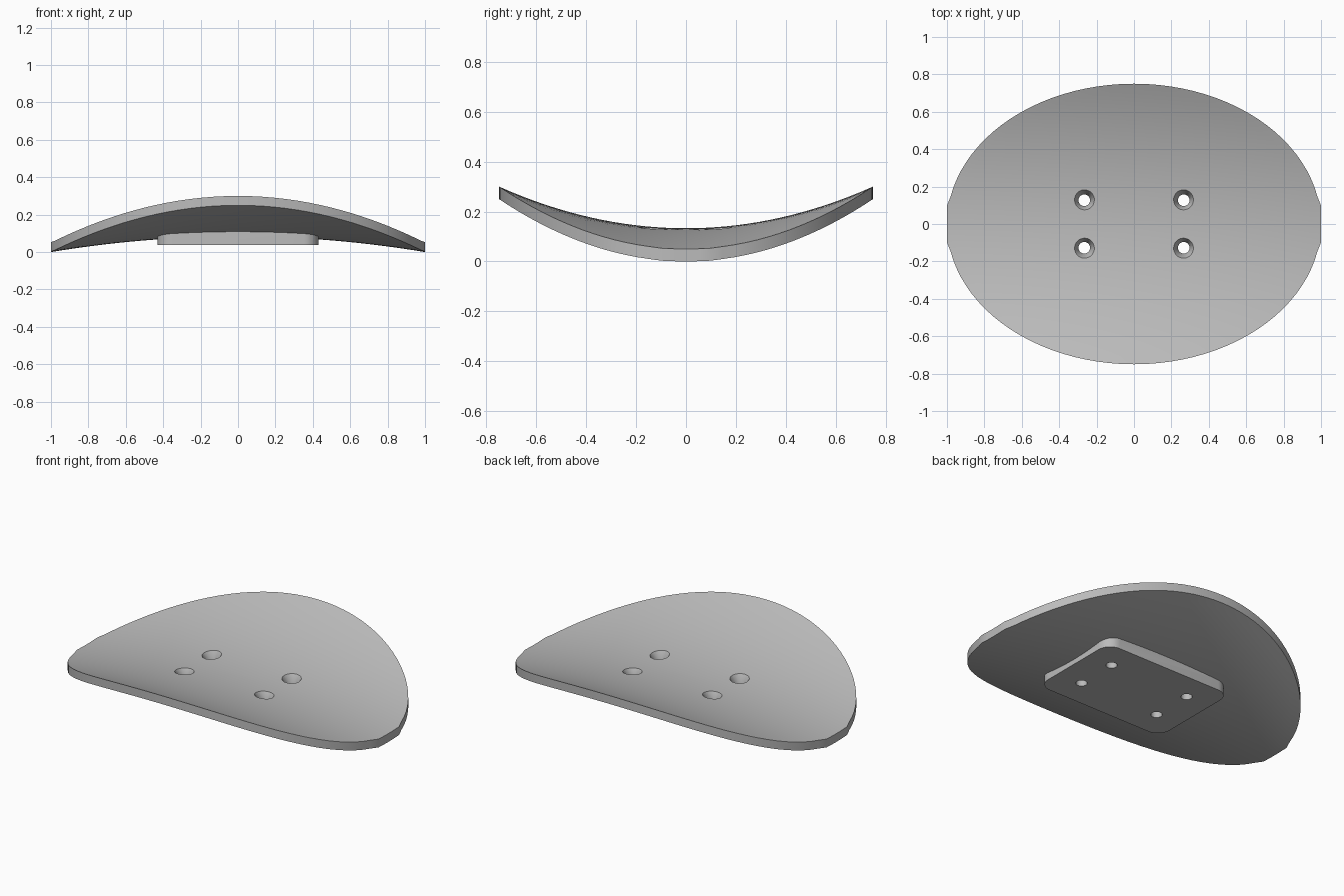
import bpy, bmesh, math

cube = bpy.data.objects.get("Cube")
if cube:
    bpy.data.objects.remove(cube, do_unlink=True)

grey = bpy.data.materials.new("plain grey")
grey.use_nodes = True
colour = (0.5, 0.5, 0.5, 1)
grey.diffuse_color = colour
grey.node_tree.nodes["Principled BSDF"].inputs["Base Color"].default_value = colour

HALF_Y = 0.75
THICK = 0.05


def stack(name, rings):
    """Closed solid lofted through equal-length rings of points, capped at both ends."""
    bm = bmesh.new()
    loops = [[bm.verts.new(p) for p in ring] for ring in rings]
    n = len(loops[0])
    for low, high in zip(loops, loops[1:]):
        for i in range(n):
            j = (i + 1) % n
            bm.faces.new((low[i], low[j], high[j], high[i]))
    bm.faces.new(loops[0][::-1])
    bm.faces.new(loops[-1])
    bmesh.ops.recalc_face_normals(bm, faces=bm.faces)
    mesh = bpy.data.meshes.new(name)
    bm.to_mesh(mesh)
    bm.free()
    mesh.materials.append(grey)
    obj = bpy.data.objects.new(name, mesh)
    bpy.context.collection.objects.link(obj)
    return obj


def combine(target, other, operation):
    mod = target.modifiers.new(operation.lower(), "BOOLEAN")
    mod.object, mod.operation, mod.solver = other, operation, "EXACT"
    bpy.ops.object.select_all(action="DESELECT")
    bpy.context.view_layer.objects.active = target
    target.select_set(True)
    bpy.ops.object.modifier_apply(modifier=mod.name)
    bpy.data.objects.remove(other, do_unlink=True)


def saddle(x, y):
    return 0.133 + 0.167 * (y / HALF_Y) ** 2 - 0.083 * x * x


# Oval outline with a short flat at each end
outline = []
for i in range(96):
    a = math.tau * i / 96
    x, y = math.cos(a), HALF_Y * math.sin(a)
    if abs(y) < 0.1:
        x = math.copysign(1, x)
    outline.append((x, y))


def ring(scale, drop):
    return [(x * scale, y * scale, saddle(x * scale, y * scale) - drop) for x, y in outline]


# Saddle-shaped seat: underside from centre to rim, then top back to centre
scales = [0.01] + [k / 18 for k in range(1, 19)]
seat = stack("saddle_seat", [ring(s, THICK) for s in scales] + [ring(s, 0) for s in reversed(scales)])

# Rounded mounting block beneath
RADIUS = 0.08
block_outline = []
for k, (sx, sy) in enumerate([(1, 1), (-1, 1), (-1, -1), (1, -1)]):
    for step in range(9):
        a = math.pi / 2 * (k + step / 8)
        block_outline.append((sx * (0.43 - RADIUS) + RADIUS * math.cos(a),
                              sy * (0.295 - RADIUS) + RADIUS * math.sin(a)))
block = stack("mounting_block", [[(x, y, z) for x, y in block_outline] for z in (0.037, 0.1135)])
combine(seat, block, "UNION")

# Four countersunk screw holes
for sx in (-1, 1):
    for sy in (-1, 1):
        angles = [math.tau * i / 32 for i in range(32)]
        drill = stack("drill", [[(sx * 0.266 + r * math.cos(a), sy * 0.127 + r * math.sin(a), z)
                                 for a in angles]
                                for r, z in ((0.031, -0.1), (0.031, 0.092), (0.075, 0.172))])
        drill.hide_render = True
        combine(seat, drill, "DIFFERENCE")

bpy.ops.object.shade_smooth_by_angle(angle=math.radians(30))
